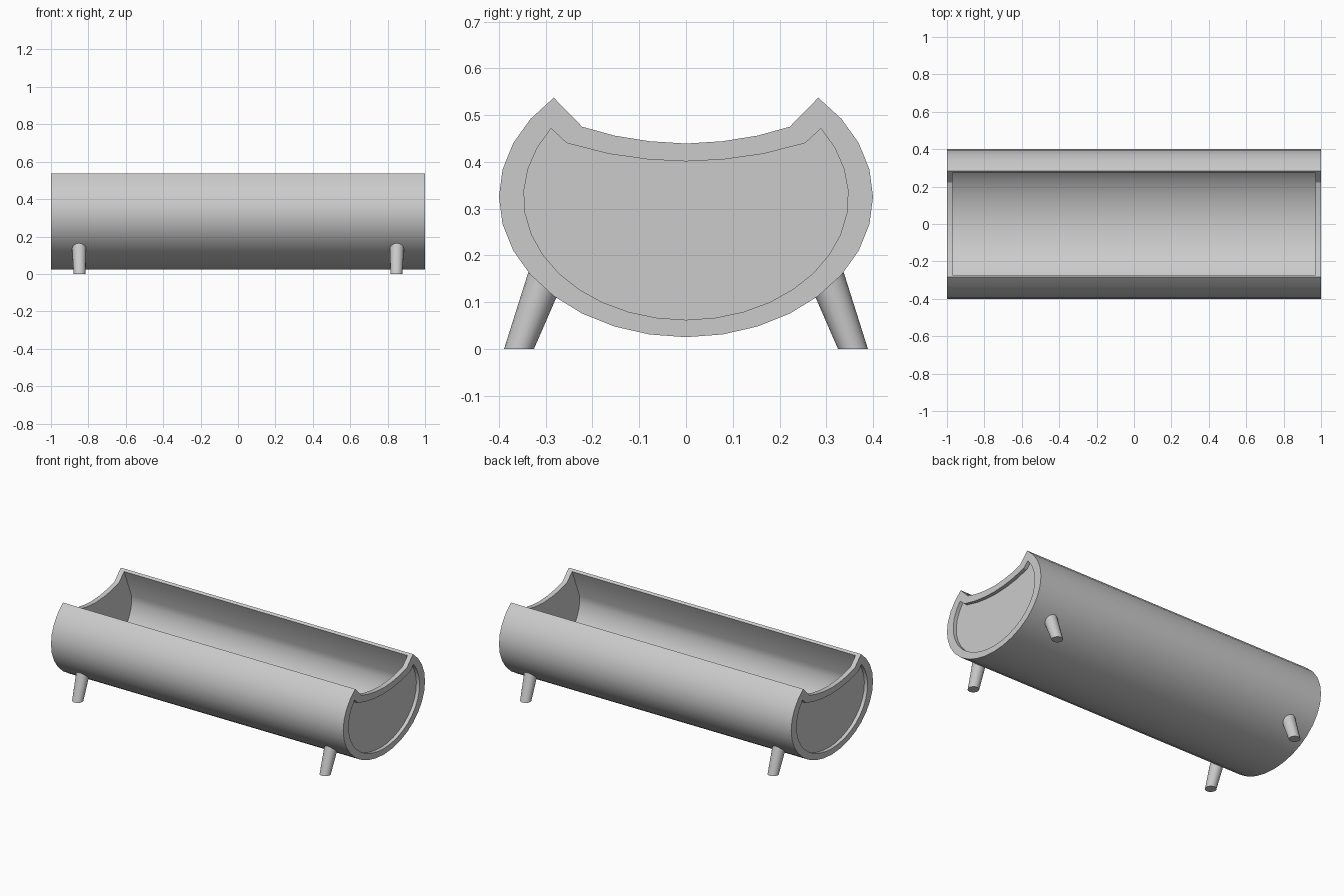
import bpy, bmesh, math
from mathutils import Vector, Matrix

if "Cube" in bpy.data.objects:
    bpy.data.objects.remove(bpy.data.objects["Cube"])

ZC = 0.325


def arc(a, b, start, end, n):
    """n points of an ellipse in the y-z plane, angles in degrees"""
    pts = []
    for i in range(n):
        t = math.radians(start + (end - start) * i / (n - 1))
        pts.append((a * math.cos(t), ZC + b * math.sin(t)))
    return pts


def scoop(half):
    """Mirrored dip along the top of an end wall, from -y to +y"""
    return [(-y, z) for y, z in half] + [(y, z) for y, z in half[-2::-1]]


def finish(bm, name):
    bmesh.ops.recalc_face_normals(bm, faces=bm.faces)
    me = bpy.data.meshes.new(name)
    bm.to_mesh(me)
    bm.free()
    ob = bpy.data.objects.new(name, me)
    bpy.context.collection.objects.link(ob)
    bpy.context.view_layer.objects.active = ob
    ob.select_set(True)
    bpy.ops.object.shade_smooth_by_angle(angle=math.radians(28))
    ob.select_set(False)
    return ob


# Cross-sections: 25 points round the belly, 7 along the scooped top
N = 25
dip = scoop([(0.222, 0.475), (0.153, 0.456), (0.078, 0.444), (0, 0.439)])
outer = arc(0.4, 0.3, 45, -225, N) + dip
cavity = ([(0.272, 0.525)] + arc(0.346, 0.263, 5, -185, N - 2)
          + [(-0.272, 0.525)] + dip)
panel = arc(0.347, 0.263, 33.75, -213.75, N) + scoop(
    [(0.255, 0.44), (0.165, 0.417), (0.08, 0.405), (0, 0.401)])

# Hollow trough body with recessed end panels
bm = bmesh.new()
ends = []
for s in (-1, 1):
    def ring(pts, x):
        return [bm.verts.new((s * x, y, z)) for y, z in pts]
    out, lip, back, cav = (ring(outer, 1), ring(panel, 1),
                           ring(panel, 0.978), ring(cavity, 0.97))
    M = len(out)
    for i in range(M):
        j = (i + 1) % M
        bm.faces.new((out[i], out[j], lip[j], lip[i]))
        bm.faces.new((lip[i], lip[j], back[j], back[i]))
        if i >= N - 1:  # top edge of the end wall
            bm.faces.new((out[i], out[j], cav[j], cav[i]))
    bm.faces.new(back)
    bm.faces.new(cav)
    ends.append((out, cav))
(o0, c0), (o1, c1) = ends
for i in range(N - 1):  # outer and inner long walls
    bm.faces.new((o0[i], o0[i + 1], o1[i + 1], o1[i]))
    bm.faces.new((c0[i], c0[i + 1], c1[i + 1], c1[i]))
for i in (0, N - 1):  # long rims
    bm.faces.new((o0[i], o1[i], c1[i], c0[i]))
finish(bm, "trough_body")


# Four splayed, slightly tapered legs
def leg(name, sx, sy):
    bm = bmesh.new()
    foot, top = Vector((0.847, 0.357, 0)), Vector((0.85, 0.297, 0.162))
    tilt = Matrix.Rotation(math.radians(20), 3, 'X')
    low, high = [], []
    for i in range(16):
        t = math.tau * i / 16
        d = Vector((math.cos(t), math.sin(t), 0))
        low.append(foot + d * 0.032)
        high.append(top + tilt @ (d * 0.039))
    rings = [[bm.verts.new((sx * p.x, sy * p.y, p.z)) for p in r]
             for r in (low, high)]
    for i in range(16):
        j = (i + 1) % 16
        bm.faces.new((rings[0][i], rings[0][j], rings[1][j], rings[1][i]))
    for r in rings:
        bm.faces.new(r)
    finish(bm, name)


for sx, side in ((-1, "left"), (1, "right")):
    for sy, face in ((-1, "front"), (1, "back")):
        leg(f"{face}_{side}_leg", sx, sy)
